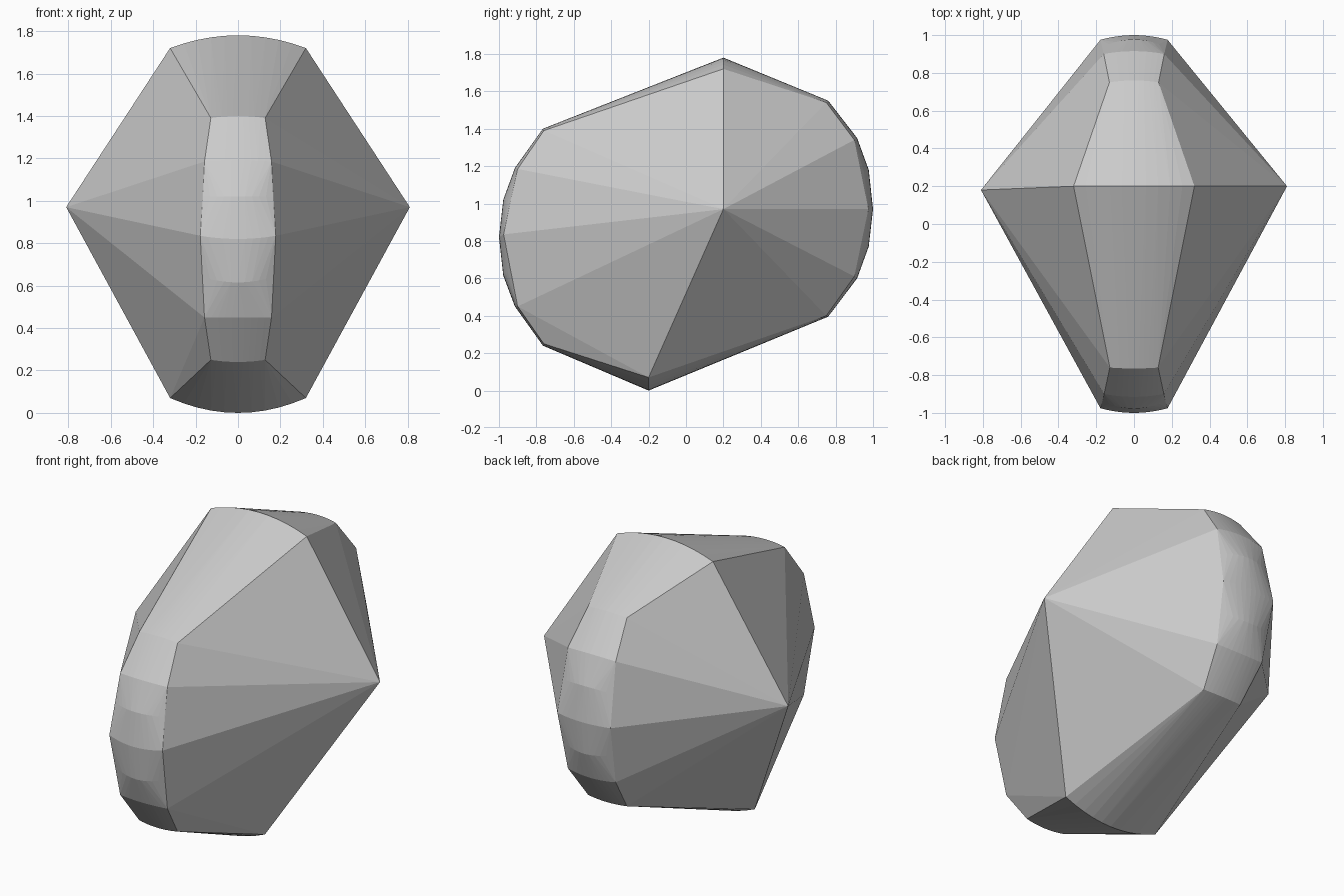
import bpy, bmesh

# Stations around the rounded band, seen from the side:
# rim y, rim z, half width, centre y, centre z
stations = [
    (0.20, 1.72, 0.32, 0.20, 1.78),
    (0.75, 1.54, 0.13, 0.76, 1.55),
    (0.90, 1.34, 0.16, 0.915, 1.35),
    (0.938, 1.16, 0.165, 0.977, 1.18),
    (0.975, 0.97, 0.178, 1.00, 0.97),
    (0.938, 0.79, 0.165, 0.977, 0.77),
    (0.90, 0.61, 0.16, 0.915, 0.60),
    (0.75, 0.40, 0.13, 0.76, 0.395),
    (-0.20, 0.07, 0.32, -0.20, 0.00),
    (-0.76, 0.25, 0.128, -0.765, 0.24),
    (-0.90, 0.45, 0.158, -0.915, 0.45),
    (-0.938, 0.64, 0.165, -0.977, 0.615),
    (-0.975, 0.835, 0.178, -1.00, 0.82),
    (-0.938, 1.02, 0.165, -0.977, 1.02),
    (-0.90, 1.185, 0.158, -0.915, 1.19),
    (-0.76, 1.39, 0.128, -0.765, 1.40),
]

bm = bmesh.new()

# Band: a shallow arc across each station
STEPS = 10
for ry, rz, w, cy, cz in stations:
    for i in range(STEPS + 1):
        t = 2 * i / STEPS - 1
        k = t * t
        bm.verts.new((w * t, cy + (ry - cy) * k, cz + (rz - cz) * k))

# Pointed side peaks
bm.verts.new((0.81, 0.20, 0.97))
bm.verts.new((-0.81, 0.18, 0.97))

# Wrap in a faceted shell
res = bmesh.ops.convex_hull(bm, input=bm.verts[:])
junk = {g for key in ("geom_interior", "geom_unused") for g in res[key]
        if isinstance(g, bmesh.types.BMVert)}
bmesh.ops.delete(bm, geom=list(junk), context='VERTS')
bmesh.ops.recalc_face_normals(bm, faces=bm.faces[:])

mesh = bpy.data.meshes.new("faceted_shell")
bm.to_mesh(mesh)
bm.free()
shell = bpy.data.objects.new("faceted_shell", mesh)
bpy.context.collection.objects.link(shell)
